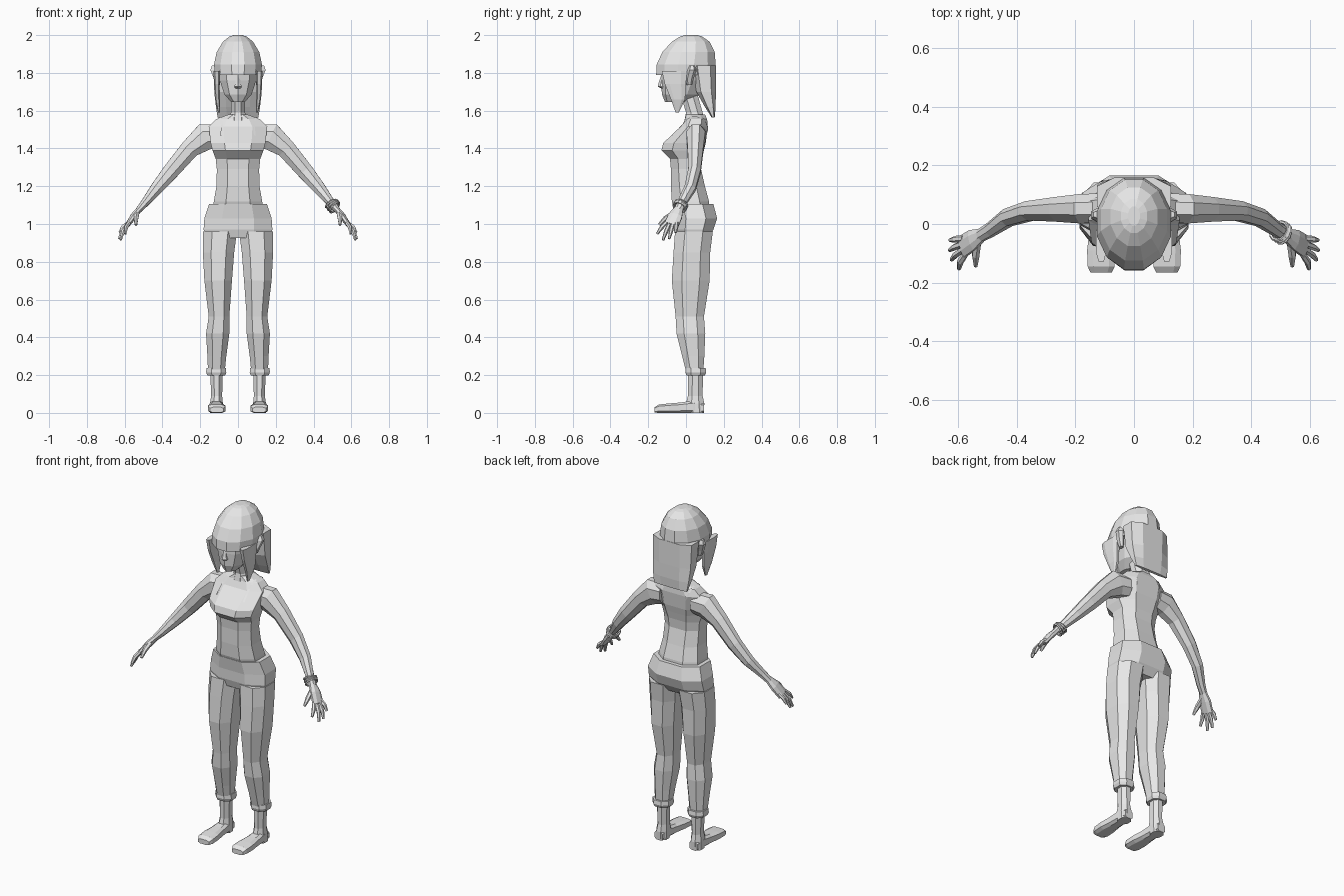
import bpy, bmesh, math
from mathutils import Vector

X, Y, Z = Vector((1, 0, 0)), Vector((0, 1, 0)), Vector((0, 0, 1))

grey = bpy.data.materials.new("plain_grey")
grey.diffuse_color = (0.8, 0.8, 0.8, 1)


def section(c, u, v, ru, rv, n=8, power=1.0):
    """Closed polygon whose flat sides face u and v; power below 1 is boxier."""
    k = 1 / math.cos(math.pi / n) ** power
    pts = []
    for i in range(n):
        a = 2 * math.pi * (i + 0.5) / n
        ca, sa = math.cos(a), math.sin(a)
        p = math.copysign(abs(ca) ** power, ca) * k
        q = math.copysign(abs(sa) ** power, sa) * k
        pts.append(Vector(c) + u * (p * ru) + v * (q * rv))
    return pts


def finish(ob, mirror=False):
    ob.data.materials.append(grey)
    if mirror:
        m = ob.modifiers.new("mirror", 'MIRROR')
        m.use_axis[0] = True
        m.use_bisect_axis[0] = False
        m.use_mirror_merge = False
    return ob


def loft(name, rings, mirror=False):
    """Skin a list of equal polygons and cap both ends."""
    bm = bmesh.new()
    loops = [[bm.verts.new(p) for p in r] for r in rings]
    for a, b in zip(loops, loops[1:]):
        for i in range(len(a)):
            j = (i + 1) % len(a)
            bm.faces.new((a[i], a[j], b[j], b[i]))
    bm.faces.new(loops[0][::-1])
    bm.faces.new(loops[-1])
    bmesh.ops.recalc_face_normals(bm, faces=bm.faces)
    me = bpy.data.meshes.new(name)
    bm.to_mesh(me)
    bm.free()
    ob = bpy.data.objects.new(name, me)
    bpy.context.collection.objects.link(ob)
    return finish(ob, mirror)


def stack(name, rows, mirror=False, n=8, power=1.0):
    """Rows of height, x min, x max, y front, y back."""
    return loft(name, [section(((a + b) / 2, (f + k) / 2, z), X, Y, (b - a) / 2, (k - f) / 2, n, power)
                       for z, a, b, f, k in rows], mirror)


def body(name, rows, n=8, power=1.0):
    """Rows of height, half width, y front, y back."""
    return stack(name, [(z, -w, w, f, k) for z, w, f, k in rows], False, n, power)


def limb(name, rows, mirror=True, n=8):
    """Tube along points: x, y, z, radius in the xz plane, radius across it."""
    pts = [Vector(r[:3]) for r in rows]
    rings = []
    for i, r in enumerate(rows):
        t = (pts[min(i + 1, len(pts) - 1)] - pts[max(i - 1, 0)]).normalized()
        u = Y.cross(t).normalized()
        rings.append(section(pts[i], u, t.cross(u), r[3], r[4], n))
    return loft(name, rings, mirror)


# Torso with the overhanging bust, and neck
torso = body("torso", [
    (1.06, .135, -.055, .125), (1.12, .128, -.075, .122), (1.20, .114, -.08, .10),
    (1.29, .112, -.08, .08), (1.345, .118, -.085, .085), (1.39, .135, -.13, .095),
    (1.43, .145, -.12, .105), (1.515, .155, -.025, .115), (1.555, .115, -.005, .112),
    (1.58, .05, .0, .10)], power=.8)
body("neck", [(1.54, .05, -.01, .10), (1.59, .038, .0, .088), (1.69, .036, -.03, .06)])

# Thin top straps laid over the shoulders
bm = bmesh.new()
rows = []
for i in range(13):
    a = math.pi * i / 12
    x = .085 + .012 * math.sin(a)
    y, z = .035 - .10 * math.cos(a), 1.46 + .11 * math.sin(a)
    rows.append([bm.verts.new((x + s, y, z)) for s in (-.005, .005)])
for a, b in zip(rows, rows[1:]):
    bm.faces.new((a[0], a[1], b[1], b[0]))
me = bpy.data.meshes.new("shoulder_strap")
bm.to_mesh(me)
bm.free()
strap = bpy.data.objects.new("shoulder_strap", me)
bpy.context.collection.objects.link(strap)
wrap = strap.modifiers.new("wrap", 'SHRINKWRAP')
wrap.target, wrap.offset, wrap.wrap_mode = torso, .004, 'ABOVE_SURFACE'
finish(strap, True)

# Trousers: hips, legs and rolled cuffs
body("hips", [(.925, .17, -.045, .115), (.97, .182, -.058, .145), (1.03, .178, -.06, .165),
              (1.105, .153, -.072, .145)], power=.85)
stack("trouser_leg", [
    (.20, .072, .158, .005, .09), (.30, .062, .162, -.02, .097), (.42, .046, .169, -.05, .102),
    (.51, .046, .155, -.055, .095), (.70, .032, .178, -.075, .125), (.85, .02, .186, -.066, .128),
    (.96, .006, .184, -.058, .142)], True, power=.85)
stack("trouser_cuff", [(.198, .068, .162, .002, .10), (.215, .062, .169, -.004, .107),
                       (.238, .064, .167, -.002, .104)], True, power=.85)

# Bare ankles and feet
stack("ankle", [(.0, .082, .148, .015, .095), (.05, .08, .148, .0, .097), (.09, .084, .142, .01, .088),
                (.22, .08, .147, .01, .09)], True)
loft("foot", [section((x, y, (lo + hi) / 2), X, Z, w, (hi - lo) / 2, 8, .6) for y, x, w, lo, hi in [
    (.095, .115, .026, 0, .05), (.04, .115, .034, 0, .065), (-.03, .115, .038, 0, .055),
    (-.09, .114, .046, 0, .05), (-.145, .112, .046, 0, .044), (-.166, .112, .036, .002, .03)]], True)

# Arms, palms and fingers
limb("arm", [(.10, .055, 1.468, .06, .05), (.175, .052, 1.462, .072, .05), (.255, .05, 1.398, .05, .042),
             (.355, .045, 1.28, .043, .033), (.43, .022, 1.19, .033, .03), (.49, -.02, 1.115, .022, .024),
             (.525, -.04, 1.075, .016, .022)])
limb("palm", [(.515, -.034, 1.087, .015, .020), (.55, -.055, 1.045, .017, .036),
              (.585, -.077, .995, .012, .038)])
for i, (base, tip) in enumerate([
        ((.578, -.106, 1.005), (.597, -.153, .948)), ((.584, -.088, .998), (.622, -.122, .915)),
        ((.586, -.069, .998), (.629, -.089, .922)), ((.582, -.049, 1.005), (.627, -.055, .955))]):
    b, t = Vector(base), Vector(tip)
    mid = b.lerp(t, .5) + Vector((.005, 0, .005))
    limb("finger_%d" % (i + 1), [(*b, .010, .010), (*mid, .010, .010), (*t, .006, .006)], n=6)
limb("thumb", [(.535, -.06, 1.06, .013, .013), (.54, -.108, 1.03, .012, .012),
               (.54, -.143, .995, .006, .007)], n=6)

# Bangles on one wrist
axis = Vector((.07, -.045, -.08))
for i in range(3):
    tilt = Vector((.012, 0, .012)) * (i - 1)
    bpy.ops.mesh.primitive_torus_add(
        major_segments=12, minor_segments=5, major_radius=.034, minor_radius=.006,
        location=Vector((.503, -.029, 1.098)) + axis.normalized() * (i - 1) * .013,
        rotation=(axis + tilt).to_track_quat('Z', 'Y').to_euler())
    bpy.context.object.name = "bangle_%d" % (i + 1)
    finish(bpy.context.object)

# Head, nose and ears
body("head", [(1.645, .035, -.108, .0), (1.685, .072, -.122, .07), (1.76, .096, -.127, .115),
              (1.84, .105, -.125, .13), (1.92, .08, -.08, .10)], n=10)
body("nose", [(1.715, .012, -.125, -.10), (1.728, .02, -.146, -.10), (1.745, .014, -.142, -.10),
              (1.80, .007, -.125, -.10)], n=6)
stack("ear", [(1.735, .095, .115, .005, .03), (1.77, .095, .128, .0, .038),
              (1.815, .10, .146, .01, .052), (1.84, .10, .138, .02, .045)], True, n=6)

# Hair: cap with fringe, back curtain and tapered side locks
body("hair_cap", [(1.79, .122, -.158, .154), (1.845, .127, -.155, .157), (1.91, .113, -.125, .152),
                  (1.965, .08, -.075, .125), (1.993, .045, -.03, .085), (2.0, .02, -.005, .06)], n=12)
body("hair_back", [(1.565, .108, .135, .152), (1.62, .117, .10, .157), (1.70, .124, .055, .158),
                   (1.84, .127, .03, .158)], power=.7)
stack("hair_side_lock", [(1.59, .095, .105, -.055, -.038), (1.66, .096, .122, -.08, -.005),
                         (1.74, .097, .128, -.112, .0), (1.81, .095, .129, -.128, .005)], True, power=.7)
